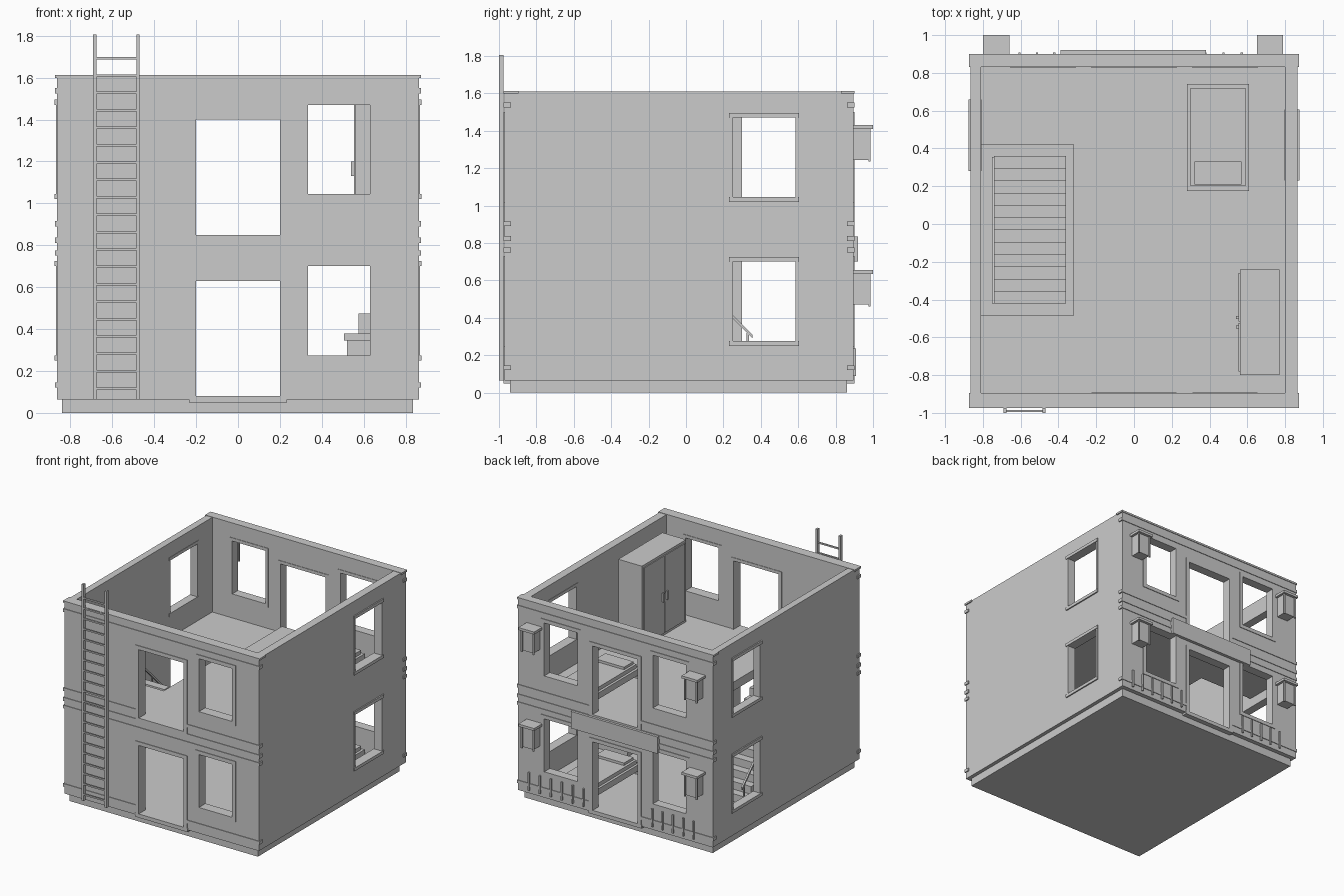
import bpy, bmesh
from mathutils import Vector

cube = bpy.data.objects.get("Cube")
if cube:
    bpy.data.objects.remove(cube)

grey = bpy.data.materials.new("plain_grey")
grey.use_nodes = True
grey.diffuse_color = (0.6, 0.6, 0.6, 1)
grey.node_tree.nodes["Principled BSDF"].inputs["Base Color"].default_value = (0.6, 0.6, 0.6, 1)


def finish(name, bm):
    bmesh.ops.recalc_face_normals(bm, faces=bm.faces)
    mesh = bpy.data.meshes.new(name)
    bm.to_mesh(mesh)
    bm.free()
    mesh.materials.append(grey)
    obj = bpy.data.objects.new(name, mesh)
    bpy.context.collection.objects.link(obj)
    return obj


def boxes(name, *limits):
    """One object of boxes, each given as x0, x1, y0, y1, z0, z1."""
    bm = bmesh.new()
    for x0, x1, y0, y1, z0, z1 in limits:
        for v in bmesh.ops.create_cube(bm, size=1)["verts"]:
            v.co = Vector((x1 if v.co.x > 0 else x0,
                           y1 if v.co.y > 0 else y0,
                           z1 if v.co.z > 0 else z0))
    return finish(name, bm)


def plate(name, axis, d0, d1, rect, holes):
    """A slab across an axis, from d0 to d1, with rectangular holes u0, u1, v0, v1."""
    u0, u1, v0, v1 = rect
    us = sorted({u0, u1} | {u for h in holes for u in h[:2] if u0 < u < u1})
    vs = sorted({v0, v1} | {v for h in holes for v in h[2:] if v0 < v < v1})

    def point(u, v):
        return {"x": (d0, u, v), "y": (u, d0, v), "z": (u, v, d0)}[axis]

    bm = bmesh.new()
    for a, b in zip(us, us[1:]):
        for c, d in zip(vs, vs[1:]):
            mu, mv = (a + b) / 2, (c + d) / 2
            if not any(h[0] < mu < h[1] and h[2] < mv < h[3] for h in holes):
                bm.faces.new([bm.verts.new(point(*p)) for p in ((a, c), (b, c), (b, d), (a, d))])
    bmesh.ops.remove_doubles(bm, verts=bm.verts, dist=0.0001)
    new = bmesh.ops.extrude_face_region(bm, geom=bm.faces[:])["geom"]
    shift = Vector([d1 - d0 if axis == k else 0 for k in "xyz"])
    bmesh.ops.translate(bm, vec=shift, verts=[g for g in new if isinstance(g, bmesh.types.BMVert)])
    return finish(name, bm)


def grow(hole, m):
    return (hole[0] - m, hole[1] + m, hole[2] - m, hole[3] + m)


# Openings
LOW, HIGH = (0.275, 0.70), (1.045, 1.47)
doors = [(-0.2, 0.2, 0.08, 0.63), (-0.2, 0.2, 0.85, 1.40)]
right_windows = [(0.335, 0.63, *z) for z in (LOW, HIGH)]
left_windows = [(-0.63, -0.335, *z) for z in (LOW, HIGH)]
front_holes = doors + right_windows
back_holes = front_holes + left_windows
bands = [(0.12, 0.145), (0.75, 0.775), (0.81, 0.838), (0.89, 0.915), (1.525, 1.55)]

# Base and floors
boxes("base", (-0.84, 0.835, -0.94, 0.86, 0, 0.08))
plate("upper_floor", "z", 0.78, 0.85, (-0.81, 0.80, -0.895, 0.83),
      [(-0.81, -0.32, -0.485, 0.42)])

# Front and back walls with casings, bands and top caps
for side, holes, outer, inner, out in (("front", front_holes, -0.97, -0.895, -1),
                                       ("back", back_holes, 0.895, 0.83, 1)):
    plate(side + "_wall", "y", inner, outer, (-0.865, 0.865, 0.065, 1.61), holes)
    for i, hole in enumerate(holes):
        plate(f"{side}_casing_{i}", "y", outer - out * 0.03, outer + out * 0.005,
              grow(hole, 0.03), [hole])
        plate(f"{side}_inner_casing_{i}", "y", inner + out * 0.02, inner - out * 0.004,
              grow(hole, 0.025), [hole])
    clear = [grow(h, 0.03) for h in holes]
    for i, (z0, z1) in enumerate(bands):
        plate(f"{side}_band_{i}", "y", outer - out * 0.035, outer + out * 0.005,
              (-0.874, 0.874, z0, z1), clear)
    boxes(side + "_cap", (-0.874, 0.874, *sorted((inner, outer + out * 0.005)), 1.598, 1.613))
    boxes(side + "_threshold", (-0.235, 0.235, *sorted((outer - out * 0.035, outer + out * 0.005)),
                                0.05, 0.08))

# Side walls with window frames
for side, inner, outer, out, y0, y1 in (("right", 0.80, 0.865, 1, 0.25, 0.585),
                                        ("left", -0.81, -0.865, -1, 0.30, 0.64)):
    holes = [(y0, y1, *z) for z in (LOW, HIGH)]
    plate(side + "_wall", "x", inner, outer, (-0.895, 0.83, 0.065, 1.61), holes)
    for i, (a, b, c, d) in enumerate(holes):
        x0, x1 = sorted((inner - out * 0.003, outer + out * 0.01))
        boxes(f"{side}_sill_and_lintel_{i}",
              (x0, x1, a - 0.02, b + 0.02, c - 0.025, c),
              (x0, x1, a - 0.02, b + 0.02, d, d + 0.025))
        plate(f"{side}_window_frame_{i}", "x", outer - out * 0.03, outer + out * 0.004,
              (a - 0.015, b + 0.015, c, d), [(a, b, c, d)])

# Ladder
rungs = [(-0.68, -0.48, -0.995, -0.985, 0.11 + i * 0.083, 0.122 + i * 0.083) for i in range(20)]
rails = [(x, x + 0.016, -1.0, -0.975, 0.065, 1.805) for x in (-0.691, -0.485)]
boxes("ladder", *rails, *rungs)

# Back wall lanterns, name board and fence pickets
for level, z in (("lower", 0.46), ("upper", 1.235)):
    for side, x in (("left", 0.72), ("right", -0.73)):
        posts = [(x + s - 0.006, x + s + 0.006, 0.975, 0.987, z, z + 0.175) for s in (-0.052, 0.052)]
        boxes(f"{level}_{side}_lantern",
              (x - 0.07, x + 0.07, 0.895, 1.0, z + 0.175, z + 0.195),
              (x - 0.05, x + 0.05, 0.895, 0.978, z + 0.01, z + 0.175), *posts)
boxes("blank_board", (-0.39, 0.38, 0.895, 0.92, 0.70, 0.835))
pickets = [0.28 + 0.097 * i for i in range(6)] + [-0.33 - 0.092 * i for i in range(5)]
boxes("fence_pickets", *[(x - 0.006, x + 0.006, 0.895, 0.908, 0.09, 0.235) for x in pickets])

# Staircase climbing towards the front, with a sloping handrail
count, run = 12, 0.78 / 12
boxes("stairs", *[(-0.74, -0.36, 0.36 - (i + 1) * run, 0.36 - i * run,
                   0.08 + max(0, i - 1) * 0.062, 0.08 + (i + 1) * 0.062) for i in range(count)])
rail = boxes("stair_handrail", (-0.752, -0.738, -0.42, 0.355, 0, 0.02))
for v in rail.data.vertices:
    v.co.z += 0.29 + (0.355 - v.co.y)
boxes("handrail_posts", *[(-0.75, -0.74, y - 0.006, y + 0.006, 0.44 - y - 0.1, 0.65 - y)
                          for y in (0.33, -0.03, -0.4)])

# Beds on both floors
for level, z in (("lower", 0.08), ("upper", 0.85)):
    boxes(level + "_bed",
          (0.28, 0.61, 0.175, 0.74, z + 0.03, z + 0.08),
          (0.30, 0.59, 0.20, 0.72, z + 0.08, z + 0.11),
          (0.32, 0.57, 0.21, 0.33, z + 0.11, z + 0.13),
          *[(x, x + 0.03, y, y + 0.03, z, z + 0.03) for x in (0.28, 0.58) for y in (0.175, 0.71)])

# Wardrobe with two doors
boxes("wardrobe", (0.56, 0.77, -0.80, -0.24, 0.85, 1.51))
boxes("wardrobe_doors", (0.553, 0.56, -0.78, -0.523, 0.87, 1.49),
      (0.553, 0.56, -0.517, -0.26, 0.87, 1.49))
boxes("wardrobe_handles", *[(0.54, 0.555, y - 0.007, y + 0.007, 1.13, 1.20)
                            for y in (-0.545, -0.495)])

# Counter on the lower floor
boxes("counter", (0.52, 0.79, -0.5, 0.0, 0.08, 0.345),
      (0.505, 0.80, -0.52, 0.02, 0.345, 0.38),
      (0.575, 0.78, -0.35, -0.1, 0.38, 0.475))
